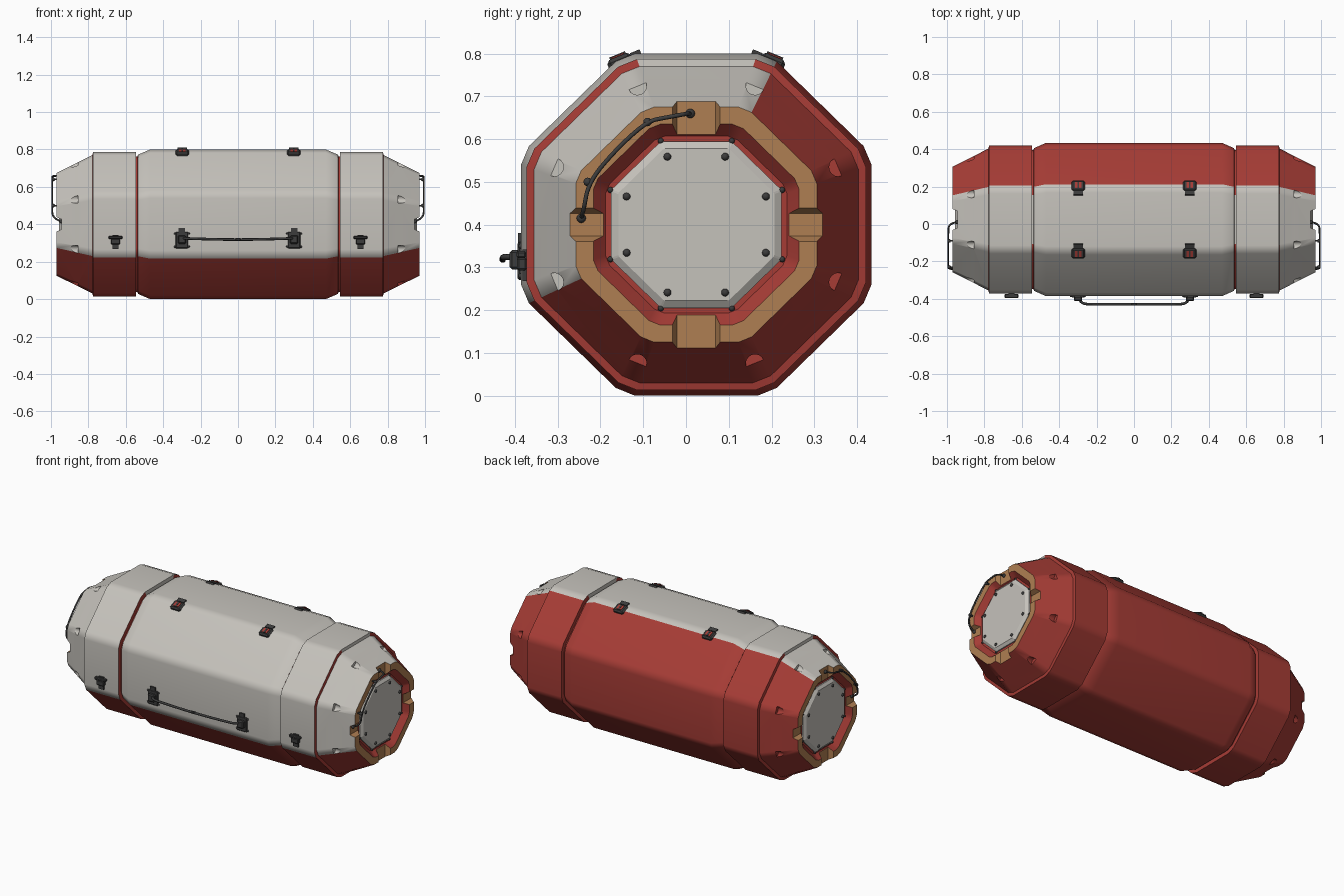
import bpy, bmesh, math
from mathutils import Vector, Matrix

if "Cube" in bpy.data.objects:
    bpy.data.objects.remove(bpy.data.objects["Cube"])

CY, CZ, WIDE = 0.024, 0.4, 1.025   # axis of the container and its slight widening


def material(name, rgb):
    m = bpy.data.materials.new(name)
    m.use_nodes = True
    m.diffuse_color = (*rgb, 1)
    bsdf = m.node_tree.nodes["Principled BSDF"]
    bsdf.inputs["Base Color"].default_value = (*rgb, 1)
    bsdf.inputs["Roughness"].default_value = 0.6
    return m


WHITE = material("off white paint", (0.56, 0.54, 0.50))
RED = material("red paint", (0.38, 0.045, 0.036))
TAN = material("tan end ring", (0.43, 0.21, 0.085))
DARK = material("dark metal", (0.045, 0.045, 0.045))
SHELL = [WHITE, RED, TAN]


def finish(bm, name, mats):
    bmesh.ops.recalc_face_normals(bm, faces=bm.faces)
    mesh = bpy.data.meshes.new(name)
    bm.to_mesh(mesh)
    bm.free()
    ob = bpy.data.objects.new(name, mesh)
    bpy.context.collection.objects.link(ob)
    for m in mats:
        mesh.materials.append(m)
    return ob


def activate(ob):
    bpy.ops.object.select_all(action="DESELECT")
    ob.select_set(True)
    bpy.context.view_layer.objects.active = ob


def smooth(ob, degrees=30):
    activate(ob)
    bpy.ops.object.shade_smooth_by_angle(angle=math.radians(degrees))


def is_white(dy, dz):
    return dz - dy > 0.01


def section(half):
    """Unit octagon whose corners are cut back to the given half side."""
    pts = []
    for k in range(8):
        a = k * math.pi / 4
        for t in (-half, half):
            pts.append((math.cos(a) - t * math.sin(a), math.sin(a) + t * math.cos(a)))
    return pts


def loft(name, stations, half, mats, paint):
    """Skin the octagon along x; paint(strip, dy, dz) picks each face's slot."""
    bm = bmesh.new()
    unit = section(half)
    rings = [[bm.verts.new((x, CY + r * WIDE * u, CZ + r * v)) for u, v in unit]
             for x, r in stations]
    n = len(unit)
    for i in range(len(rings) - 1):
        for j in range(n):
            k = (j + 1) % n
            f = bm.faces.new((rings[i][j], rings[i][k], rings[i + 1][k], rings[i + 1][j]))
            c = f.calc_center_median()
            f.material_index = paint(i, c.y - CY, c.z - CZ)
    for ring in (rings[0], rings[-1]):
        bm.faces.new(ring).material_index = paint(-1, 0, 0)
    return finish(bm, name, mats)


def prism(name, outline, origin, along, mat, length):
    """Extrude an outline of points by a vector."""
    bm = bmesh.new()
    verts = [bm.verts.new(Vector(origin) + Vector(p)) for p in outline]
    face = bm.faces.new(verts)
    ext = bmesh.ops.extrude_face_region(bm, geom=[face])["geom"]
    bmesh.ops.translate(bm, vec=Vector(along) * length,
                        verts=[v for v in ext if isinstance(v, bmesh.types.BMVert)])
    return finish(bm, name, [mat])


def box(name, loc, size, mat, tilt=0.0, bevel=0.0):
    bm = bmesh.new()
    bmesh.ops.create_cube(bm, size=1)
    bmesh.ops.scale(bm, vec=size, verts=bm.verts)
    if bevel:
        bmesh.ops.bevel(bm, geom=bm.edges[:], offset=bevel, segments=1, affect="EDGES")
    bmesh.ops.transform(bm, verts=bm.verts,
                        matrix=Matrix.Translation(loc) @ Matrix.Rotation(tilt, 4, "X"))
    return finish(bm, name, [mat])


def knob(name, loc, r, mat=DARK):
    bm = bmesh.new()
    bmesh.ops.create_uvsphere(bm, u_segments=10, v_segments=6, radius=r,
                              matrix=Matrix.Translation(loc))
    ob = finish(bm, name, [mat])
    smooth(ob, 60)


def tube(name, pts, r):
    cu = bpy.data.curves.new(name, "CURVE")
    cu.dimensions = "3D"
    cu.bevel_depth, cu.bevel_resolution, cu.resolution_u = r, 2, 6
    cu.use_fill_caps = True
    sp = cu.splines.new("NURBS")
    sp.points.add(len(pts) - 1)
    for p, co in zip(sp.points, pts):
        p.co = (*co, 1)
    sp.use_endpoint_u, sp.order_u = True, 3
    cu.materials.append(DARK)
    ob = bpy.data.objects.new(name, cu)
    bpy.context.collection.objects.link(ob)
    activate(ob)
    bpy.ops.object.convert(target="MESH")
    smooth(bpy.context.object, 50)


# Main shell: middle drum, two collars, tapered ends and tan end rings
half_profile = [(0.47, 0.4), (0.535, 0.372), (0.538, 0.362), (0.545, 0.362),
                (0.545, 0.387), (0.775, 0.387), (0.778, 0.37), (0.97, 0.275),
                (0.97, 0.235), (0.938, 0.207), (0.938, 0.15)]
strip_kind = ["shell", "seam", "seam", "seam", "shell", "seam", "shell", "tan", "red", "red"]
stations = [(-x, r) for x, r in reversed(half_profile)] + half_profile
kinds = strip_kind[::-1] + ["shell"] + strip_kind


def paint_shell(i, dy, dz):
    kind = "red" if i < 0 else kinds[i]
    if kind == "tan":
        return 2
    on_top = dz > 0.33 and abs(dy) < 0.1
    if kind == "shell" and is_white(dy, dz) or kind == "seam" and on_top:
        return 0
    return 1


shell = loft("container_shell", stations, 0.35, SHELL, paint_shell)

# Cutters for the end ring notches and the pockets in the tapered ends
cutters = []
for s in (-1, 1):
    for k in range(4):
        a = k * math.pi / 2
        out = Vector((0, math.cos(a), math.sin(a)))
        side = Vector((0, -math.sin(a), math.cos(a)))
        floor, top = (0.045, 0.062) if k % 2 else (0.026, 0.046)
        outline = [Vector((s * x, 0, 0)) + side * w for x, w in
                   ((0.943, -floor), (0.943, floor), (0.985, top), (0.985, -top))]
        cutters.append(prism("notch_cutter", outline, Vector((0, CY, CZ)) + out * 0.2,
                             out, TAN, 0.16))
    for k in range(8):
        a = k * math.pi / 4 + math.pi / 8
        u, v = math.cos(a), math.sin(a)
        dy, dz = 0.36 * u, 0.352 * v
        # D-shaped outline, straight on the outer side
        arc = [(0.022 * math.cos(t), 0.022 * math.sin(t)) for t in
               [math.pi * (0.5 + i / 8) for i in range(9)]]
        arc = [(0.016, 0.022)] + arc + [(0.016, -0.022)]
        outline = [(0, p * u - q * v, p * v + q * u) for p, q in arc]
        cutters.append(prism("pocket_cutter", outline, (s * 0.856, CY + dy, CZ + dz),
                             (s, 0, 0), WHITE if is_white(dy, dz) else RED, 0.13))

for cutter in cutters:
    cutter.hide_render = True
    mod = shell.modifiers.new("cut", "BOOLEAN")
    mod.operation, mod.solver, mod.object = "DIFFERENCE", "EXACT", cutter
    mod.material_mode = "TRANSFER"
    activate(shell)
    bpy.ops.object.modifier_apply(modifier=mod.name)
    bpy.data.objects.remove(cutter)
smooth(shell, 25)
normals = shell.modifiers.new("flat_panels", "WEIGHTED_NORMAL")
normals.keep_sharp = True

for s in (-1, 1):
    end = "left" if s > 0 else "right"

    # End hatch with chamfered rim and bolts
    loft(end + "_hatch", [(s * 0.93, 0.195), (s * 0.945, 0.195), (s * 0.957, 0.178)],
         0.40, [WHITE], lambda i, dy, dz: 0)
    for k in range(8):
        a = k * math.pi / 4 + math.pi / 8
        for part, x, r, size in (("hatch_bolt", 0.957, 0.172, 0.009),
                                 ("rim_bolt", 0.943, 0.212, 0.007)):
            knob(f"{end}_{part}", (s * x, CY + r * WIDE * math.cos(a),
                                   CZ + r * math.sin(a)), size)

    # Cable looped across the end ring
    tube(end + "_cable", [(s * 0.943, 0.01, 0.66), (s * 0.99, 0.005, 0.66),
                          (s * 0.993, -0.05, 0.65), (s * 0.993, -0.09, 0.642),
                          (s * 0.993, -0.16, 0.58), (s * 0.993, -0.228, 0.5),
                          (s * 0.993, -0.24, 0.43), (s * 0.943, -0.245, 0.415)], 0.005)
    for y, z in ((0.01, 0.66), (-0.245, 0.415)):
        knob(end + "_cable_socket", (s * 0.945, y, z), 0.011)
    for y, z in ((-0.09, 0.64), (-0.23, 0.5)):
        knob(end + "_cable_clip", (s * 0.988, y, z), 0.01)
        box(end + "_cable_post", (s * 0.975, y, z), (0.03, 0.008, 0.008), DARK)

    # Latches with red buttons over the two upper edges
    for side in (-1, 1):
        tilt = -side * math.pi / 8
        base = Vector((s * 0.298, CY + side * 0.166, CZ + 0.391))
        turn = Matrix.Rotation(tilt, 3, "X")

        def at(t, h):
            return base + turn @ Vector((0, side * t, h))

        box("latch_body", at(0.015, -0.009), (0.07, 0.06, 0.036), DARK, tilt, 0.008)
        box("latch_tail", at(-0.026, -0.008), (0.05, 0.024, 0.026), DARK, tilt)
        box("latch_button", at(0.015, 0.008), (0.036, 0.032, 0.008), RED, tilt)
        box("latch_bar", at(0.015, 0.011), (0.01, 0.04, 0.006), DARK, tilt)

    # Carry handle brackets on the front
    x = s * 0.3
    box("handle_plate", (x, -0.386, 0.315), (0.068, 0.016, 0.088), DARK, 0, 0.004)
    box("handle_stub", (x, -0.386, 0.365), (0.034, 0.014, 0.03), DARK)
    box("handle_hinge", (x, -0.398, 0.318), (0.044, 0.03, 0.045), DARK, 0, 0.006)
    for dx in (-0.037, 0.037):
        for z in (0.28, 0.35):
            knob("handle_rivet", (x + dx, -0.386, z), 0.006)

    # Tie-down cleats on the collars
    x = s * 0.655
    box("cleat_base", (x, -0.376, 0.305), (0.034, 0.014, 0.074), DARK)
    box("cleat_bar", (x, -0.385, 0.33), (0.074, 0.022, 0.016), DARK, 0, 0.004)
    box("cleat_body", (x, -0.384, 0.308), (0.05, 0.022, 0.03), DARK, 0, 0.004)

# Carry handle bar
tube("carry_handle", [(-0.3, -0.39, 0.325), (-0.285, -0.427, 0.325), (-0.22, -0.429, 0.322),
                      (0, -0.429, 0.317), (0.22, -0.429, 0.322), (0.285, -0.427, 0.325),
                      (0.3, -0.39, 0.325)], 0.007)
box("handle_grip_joint", (0, -0.429, 0.319), (0.03, 0.014, 0.014), DARK, 0, 0.003)
